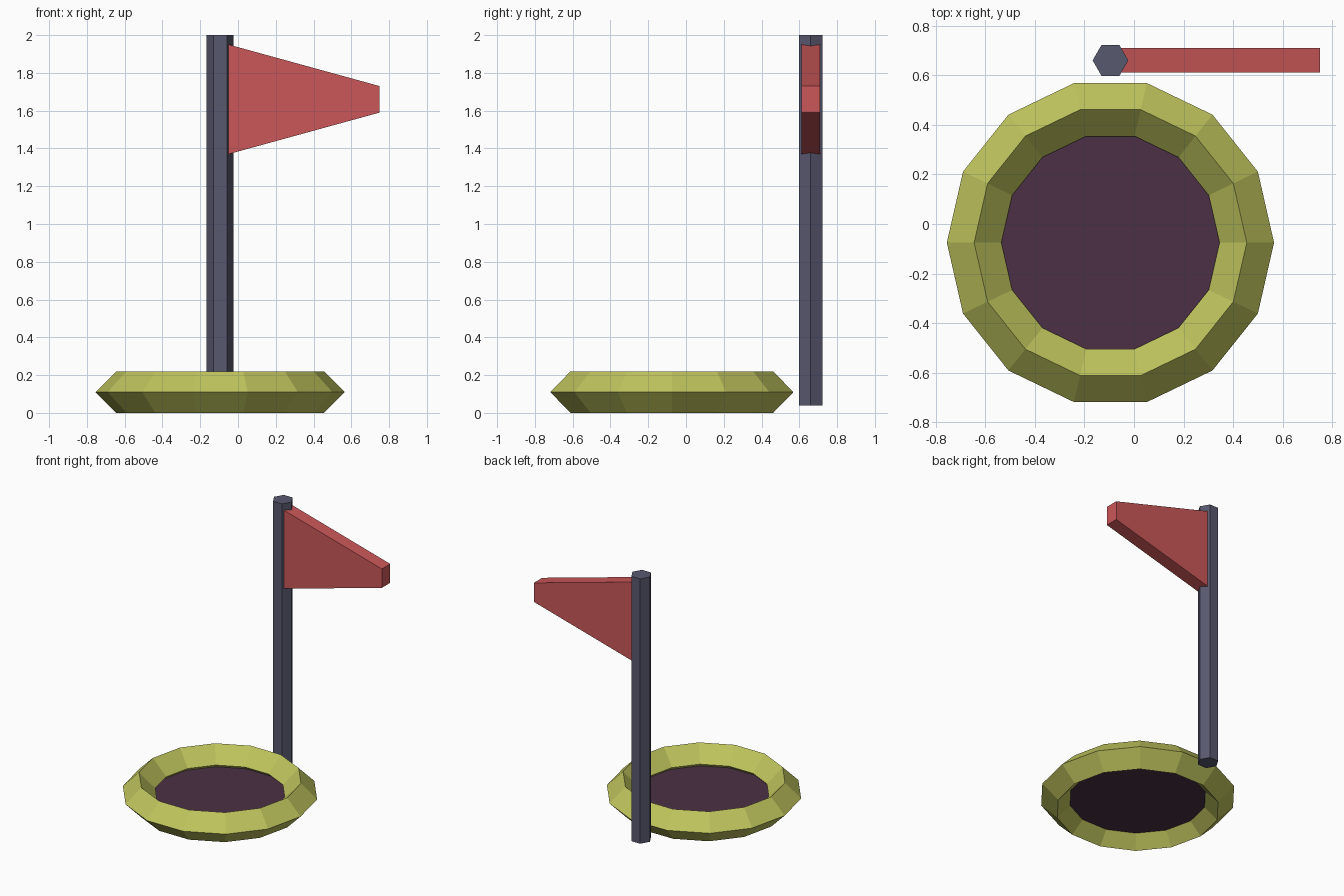
import bpy
import bmesh
import math

cube = bpy.data.objects.get("Cube")
if cube:
    bpy.data.objects.remove(cube, do_unlink=True)


def material(name, rgb):
    mat = bpy.data.materials.new(name)
    mat.use_nodes = True
    mat.diffuse_color = (*rgb, 1)
    mat.node_tree.nodes["Principled BSDF"].inputs["Base Color"].default_value = (*rgb, 1)
    return mat


def finish(obj, name, mat):
    obj.name = obj.data.name = name
    obj.data.materials.clear()
    obj.data.materials.append(mat)
    return obj


lime = material("lime_yellow", (0.52, 0.55, 0.108))
plum = material("dark_plum", (0.072, 0.030, 0.060))
slate = material("slate_grey", (0.098, 0.098, 0.16))
red = material("flag_red", (0.60, 0.096, 0.098))

CX, CY = -0.095, -0.075
POLE_Y = 0.66
SIDES = 14

# Faceted ring with a diamond cross-section
bpy.ops.mesh.primitive_torus_add(
    major_segments=SIDES, minor_segments=4, major_radius=0.55,
    minor_radius=0.11, location=(CX, CY, 0.11))
finish(bpy.context.object, "hole_rim", lime)

# Dark floor stretched across the ring
bpy.ops.mesh.primitive_circle_add(
    vertices=SIDES, radius=0.463, fill_type='NGON', location=(CX, CY, 0.087),
    rotation=(0, 0, math.pi / 2))
finish(bpy.context.object, "hole_floor", plum)

# Hexagonal pole, corners pointing along x
bpy.ops.mesh.primitive_cylinder_add(
    vertices=6, radius=0.072, depth=1.96, location=(CX, POLE_Y, 1.02),
    rotation=(0, 0, math.pi / 2))
finish(bpy.context.object, "flag_pole", slate)

# Tapered flag: an outline extruded through its thickness
outline = [(-0.05, 1.37), (0.75, 1.59), (0.75, 1.73), (-0.05, 1.95)]
bm = bmesh.new()
face = bm.faces.new([bm.verts.new((x, POLE_Y - 0.049, z)) for x, z in outline])
extruded = bmesh.ops.extrude_face_region(bm, geom=[face])["geom"]
bmesh.ops.translate(bm, vec=(0, 0.098, 0),
                    verts=[g for g in extruded if isinstance(g, bmesh.types.BMVert)])
bmesh.ops.recalc_face_normals(bm, faces=bm.faces)
mesh = bpy.data.meshes.new("flag")
bm.to_mesh(mesh)
bm.free()
flag = bpy.data.objects.new("flag", mesh)
bpy.context.collection.objects.link(flag)
finish(flag, "flag", red)
